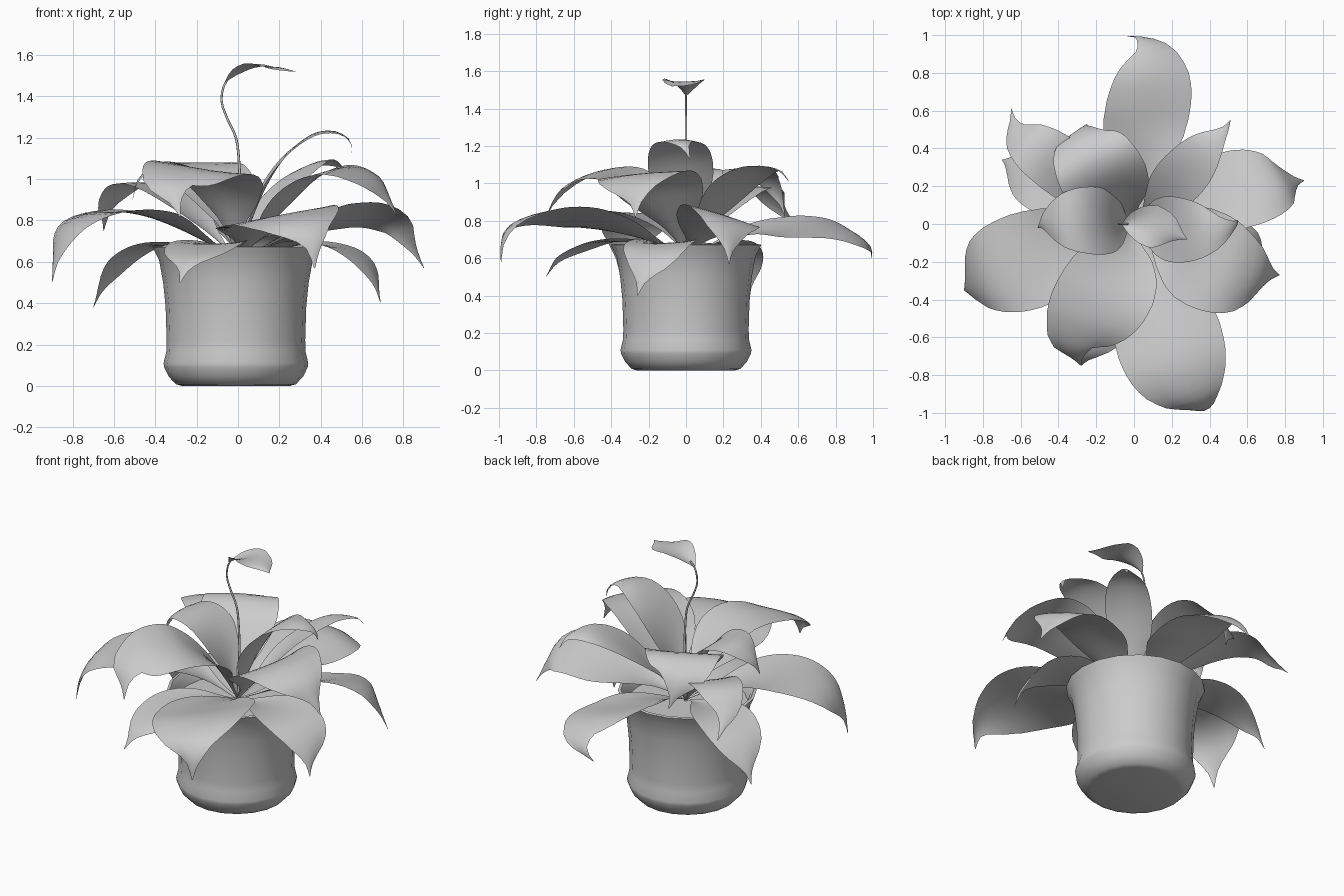
import bpy, bmesh, math
from mathutils import Vector, Matrix

if "Cube" in bpy.data.objects:
    bpy.data.objects.remove(bpy.data.objects["Cube"])


def finish(name, bm, angle=60):
    me = bpy.data.meshes.new(name)
    bm.to_mesh(me)
    bm.free()
    ob = bpy.data.objects.new(name, me)
    bpy.context.collection.objects.link(ob)
    bpy.ops.object.select_all(action='DESELECT')
    ob.select_set(True)
    bpy.context.view_layer.objects.active = ob
    bpy.ops.object.shade_smooth_by_angle(angle=math.radians(angle))
    return ob


def spline(pts, n):
    """Evenly spaced samples along a smooth curve through the points."""
    p = [Vector(q) for q in pts]
    p = [2 * p[0] - p[1]] + p + [2 * p[-1] - p[-2]]
    dense = []
    for i in range(1, len(p) - 2):
        a, b, c, d = p[i - 1:i + 3]
        for k in range(20):
            t = k / 20
            dense.append(0.5 * (2 * b + (c - a) * t + (2 * a - 5 * b + 4 * c - d) * t**2
                                + (3 * b - a - 3 * c + d) * t**3))
    dense.append(p[-2])
    length = [0]
    for a, b in zip(dense, dense[1:]):
        length.append(length[-1] + (b - a).length)
    out, j = [], 0
    for k in range(n + 1):
        s = length[-1] * k / n
        while j < len(dense) - 2 and length[j + 1] < s:
            j += 1
        f = (s - length[j]) / (length[j + 1] - length[j])
        out.append(dense[j].lerp(dense[j + 1], f))
    return out


def lookup(table, t):
    for (a, u), (b, v) in zip(table, table[1:]):
        if t <= b:
            return u + (v - u) * (t - a) / (b - a)
    return table[-1][1]


LEAF = [(0, .05), (.1, .1), (.18, .27), (.27, .58), (.37, .85), (.46, .97), (.55, 1), (.64, .95),
        (.72, .83), (.8, .6), (.87, .3), (.92, .13), (.96, .06), (1, .01)]
PETAL = [(0, .05), (.2, .6), (.35, .9), (.5, 1), (.7, .75), (.9, .2), (1, .02)]


def leaf(name, pts, width, roll=0, cup=.14, outline=LEAF, n=26, m=6):
    """Single-sheet blade swept along a spine, rolled; cupped at base, domed at tip."""
    path = spline(pts, n)
    head = path[-1] - path[0]
    right = Vector((head.y, -head.x, 0)).normalized()
    bm = bmesh.new()
    rows = []
    for i, c in enumerate(path):
        t = i / n
        tan = (path[min(i + 1, n)] - path[max(i - 1, 0)]).normalized()
        side = (right - tan * right.dot(tan)).normalized()
        side = Matrix.Rotation(-math.radians(roll) * min(1, t * 2), 3, tan) @ side
        up = side.cross(tan)
        w = width / 2 * lookup(outline, t)
        bend = cup * (1.3 - 2.2 * t)
        rows.append([bm.verts.new(c + side * w * u + up * w * bend * (2 * u * u - .6))
                     for u in (2 * j / m - 1 for j in range(m + 1))])
    for a, b in zip(rows, rows[1:]):
        for j in range(m):
            bm.faces.new((a[j], a[j + 1], b[j + 1], b[j]))
    return finish(name, bm, 80)


def lathe(name, profile, seg, center):
    bm = bmesh.new()
    rings = [[bm.verts.new((center + r * math.cos(2 * math.pi * k / seg),
                            r * math.sin(2 * math.pi * k / seg), z)) for k in range(seg)]
             for r, z in profile]
    for a, b in zip(rings, rings[1:]):
        for k in range(seg):
            q = (k + 1) % seg
            bm.faces.new((a[k], a[q], b[q], b[k]))
    bm.faces.new(rings[0][::-1])
    bm.faces.new(rings[-1])
    return finish(name, bm, 50)


# Pot: flared wall, stepped foot, rim and inside wall down to the soil
lathe("pot", [(.26, 0), (.29, .008), (.325, .045), (.347, .09), (.35, .11), (.337, .165), (.335, .22),
              (.34, .38), (.352, .5), (.372, .61), (.395, .655), (.402, .672), (.385, .675),
              (.365, .65), (.35, .6)], 20, -.01)

# Low drooping leaves
leaf("low_leaf_left", [(0, 0, .61), (-.2, .1, .67), (-.4, .2, .68), (-.55, .27, .62),
                       (-.65, .32, .5), (-.7, .34, .38)], .36)
leaf("low_leaf_front", [(0, 0, .61), (-.06, -.2, .68), (-.14, -.4, .69), (-.2, -.55, .66),
                        (-.25, -.68, .6), (-.28, -.75, .5)], .38)
leaf("low_leaf_right", [(0, 0, .61), (.25, -.08, .68), (.45, -.14, .68), (.58, -.18, .63),
                        (.66, -.23, .52), (.69, -.26, .4)], .38)

# Wide spreading leaves
leaf("wide_leaf_back", [(0, 0, .61), (.01, .3, .73), (.05, .52, .76), (.11, .77, .76),
                        (.1, .92, .71), (.03, .99, .65), (-.04, .99, .6)], .46, -14)
leaf("wide_leaf_right", [(0, 0, .61), (.3, .1, .75), (.5, .17, .81), (.65, .2, .83),
                         (.77, .22, .79), (.83, .23, .7), (.9, .23, .57)], .44, 17)
leaf("wide_leaf_front", [(0, 0, .61), (.07, -.25, .72), (.15, -.5, .79), (.23, -.74, .83),
                         (.31, -.91, .79), (.36, -.98, .7), (.37, -.99, .57)], .58, -10)
leaf("wide_leaf_left", [(0, 0, .61), (-.3, -.08, .78), (-.5, -.17, .84), (-.7, -.24, .83),
                        (-.82, -.3, .76), (-.88, -.34, .63), (-.9, -.35, .5)], .52)

# Upright arching leaves
leaf("tall_leaf_front", [(0, 0, .61), (-.05, -.16, .89), (-.13, -.33, 1.03), (-.24, -.49, 1.05),
                         (-.32, -.63, .99), (-.31, -.7, .92), (-.28, -.75, .82)], .51, 9)
leaf("tall_leaf_front_right", [(0, 0, .61), (.2, -.09, .85), (.35, -.17, 1), (.5, -.24, 1.05),
                               (.65, -.27, 1), (.73, -.27, .9), (.77, -.27, .82)], .53, -5)
leaf("tall_leaf_right", [(0, 0, .61), (.1, -.01, .9), (.22, -.03, 1.1), (.35, -.04, 1.21),
                         (.46, -.03, 1.23), (.54, 0, 1.19), (.55, .02, 1.13)], .35)
leaf("tall_leaf_back_right", [(0, 0, .61), (.15, .15, .85), (.27, .27, 1), (.38, .4, 1.08),
                              (.48, .5, 1.07), (.51, .55, 1.01)], .28, 12)
leaf("tall_leaf_back", [(0, 0, .61), (-.07, .11, .87), (-.15, .23, 1.03), (-.22, .34, 1.08),
                        (-.28, .44, 1.03), (-.28, .5, .94), (-.25, .53, .82)], .46)
leaf("tall_leaf_back_left", [(0, 0, .61), (-.25, .2, .86), (-.42, .33, .97), (-.55, .42, .97),
                             (-.63, .49, .88), (-.65, .61, .75)], .31)
leaf("tall_leaf_left", [(0, 0, .61), (-.1, 0, .9), (-.23, .02, 1.05), (-.37, .02, 1.08),
                        (-.48, .01, 1), (-.51, -.02, .9)], .36)

# Flower stalk: thin tapered tube
curve = bpy.data.curves.new("flower_stalk", 'CURVE')
curve.dimensions = '3D'
curve.bevel_depth = .008
curve.bevel_resolution = 2
stalk = [(0, 0, .6), (.01, 0, .9), (.005, 0, 1.08), (-.01, 0, 1.2), (-.055, 0, 1.3),
         (-.08, 0, 1.38), (-.065, 0, 1.46), (-.03, 0, 1.5)]
path = spline(stalk, 28)
sp = curve.splines.new('POLY')
sp.points.add(len(path) - 1)
for k, (point, co) in enumerate(zip(sp.points, path)):
    point.co = (*co, 1)
    point.radius = 1 - .4 * k / len(path)
bpy.context.collection.objects.link(bpy.data.objects.new("flower_stalk", curve))

# Flower hood at the end of the stalk
leaf("flower_hood", [(-.06, 0, 1.47), (-.01, 0, 1.51), (.08, -.01, 1.545), (.18, -.03, 1.54),
                     (.28, -.08, 1.52)], .23, 0, .25, PETAL, 12, 6)
